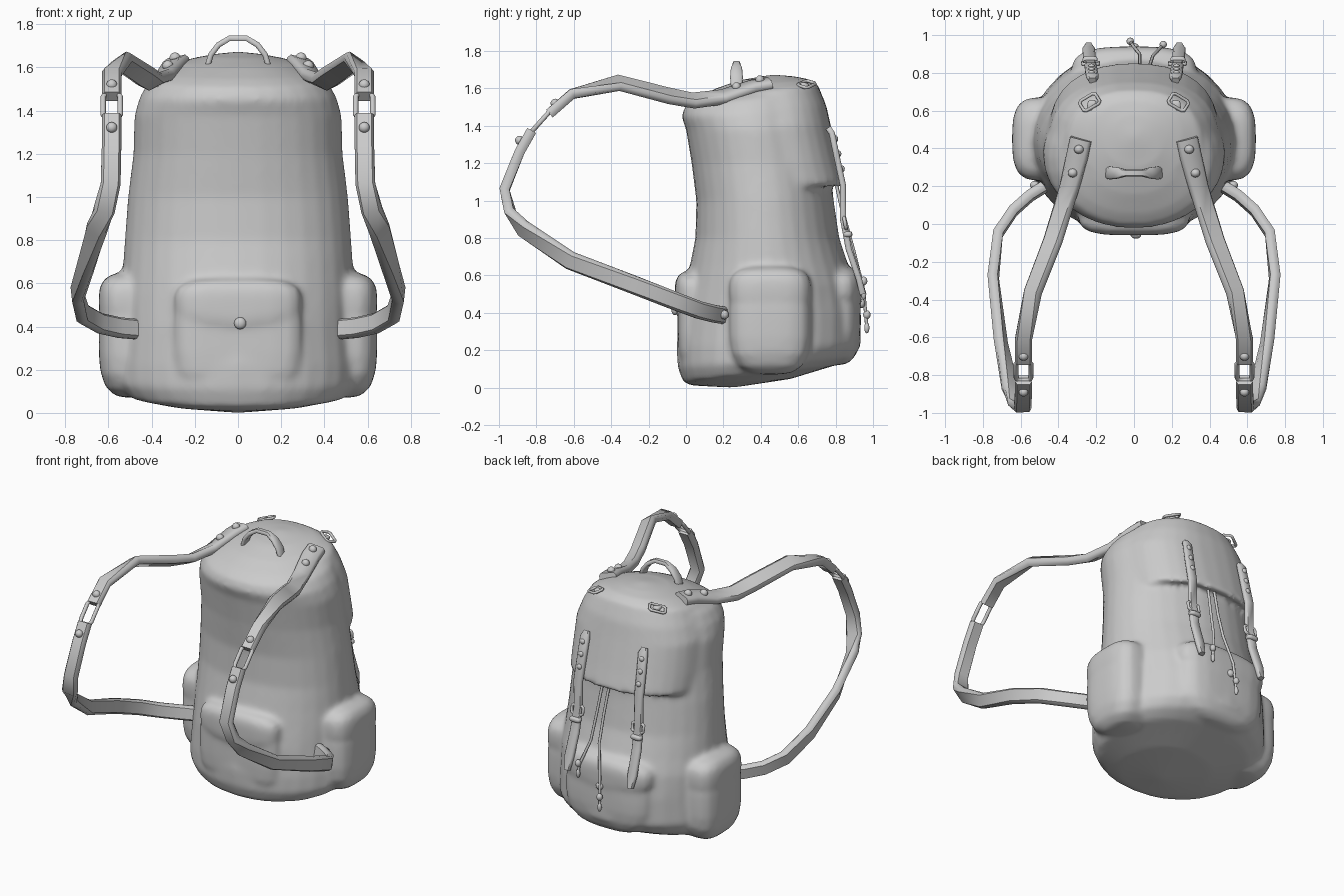
import bpy, bmesh, math
from mathutils import Vector as V

if "Cube" in bpy.data.objects:
    bpy.data.objects.remove(bpy.data.objects["Cube"])


def activate(ob):
    bpy.ops.object.select_all(action='DESELECT')
    ob.select_set(True)
    bpy.context.view_layer.objects.active = ob


def finish(name, bm, angle=50):
    bmesh.ops.recalc_face_normals(bm, faces=bm.faces)
    me = bpy.data.meshes.new(name)
    bm.to_mesh(me)
    bm.free()
    ob = bpy.data.objects.new(name, me)
    bpy.context.collection.objects.link(ob)
    activate(ob)
    bpy.ops.object.shade_smooth_by_angle(angle=math.radians(angle))
    return ob


def skin(bm, loops):
    n = len(loops[0])
    for a, b in zip(loops, loops[1:]):
        for i in range(n):
            j = (i + 1) % n
            bm.faces.new((a[i], a[j], b[j], b[i]))


def sup(t, e):
    c, s = math.cos(t), math.sin(t)
    return (math.copysign(abs(c) ** e, c), math.copysign(abs(s) ** e, s))


def loft(name, rings, low, high, front=.82, back=.82, n=32):
    """Rings are (z, half width, front y, back y, rise towards the back)."""
    bm = bmesh.new()
    loops = []
    for z, w, yf, yb, rise in rings:
        loop = []
        for i in range(n):
            c, s = sup(2 * math.pi * i / n, back if i < n / 2 else front)
            loop.append(bm.verts.new((w * c, (yf + yb) / 2 + (yb - yf) / 2 * s,
                                      z + rise * (s + 1) / 2)))
        loops.append(loop)
    skin(bm, loops)
    for loop, tip in ((loops[0], low), (loops[-1], high)):
        p = bm.verts.new(tip)
        for i in range(n):
            bm.faces.new((loop[i], loop[(i + 1) % n], p))
    return finish(name, bm, 60)


def puff(name, centre, half, n=2.0, seg=24, sag=0.0):
    """Stuffed rounded block; sag pulls the lower middle down."""
    bm = bmesh.new()
    bmesh.ops.create_uvsphere(bm, u_segments=seg, v_segments=seg // 2, radius=1)
    for v in bm.verts:
        k = sum(abs(c) ** n for c in v.co) ** (-1 / n)
        p = v.co * k
        drop = sag * (1 - abs(p.x)) if p.z < 0 else 0
        v.co = V(centre) + V((p.x * half[0], p.y * half[1], p.z * half[2] - drop))
    return finish(name, bm, 60)


def strap(name, path, thick, mirror=1):
    """Path entries are (point, half-width vector)."""
    bm = bmesh.new()
    pts = [V((p[0] * mirror, p[1], p[2])) for p, w in path]
    wid = [V((w[0] * mirror, w[1], w[2])) for p, w in path]
    loops = []
    for i, p in enumerate(pts):
        t = (pts[min(i + 1, len(pts) - 1)] - pts[max(i - 1, 0)]).normalized()
        w = wid[i] - t * wid[i].dot(t)
        nrm = t.cross(w).normalized() * thick
        loops.append([bm.verts.new(p + w * a + nrm * b) for a, b in
                      ((1, .4), (.75, 1), (-.75, 1), (-1, .4),
                       (-1, -.4), (-.75, -1), (.75, -1), (1, -.4))])
    skin(bm, loops)
    bm.faces.new(loops[0])
    bm.faces.new(loops[-1])
    return finish(name, bm, 50)


def tube(name, pts, r, cyclic=False):
    cu = bpy.data.curves.new(name, 'CURVE')
    cu.dimensions = '3D'
    cu.bevel_depth = r
    cu.bevel_resolution = 2
    cu.use_fill_caps = True
    sp = cu.splines.new('POLY')
    sp.points.add(len(pts) - 1)
    for q, p in zip(sp.points, pts):
        q.co = (*p, 1)
    sp.use_cyclic_u = cyclic
    ob = bpy.data.objects.new(name, cu)
    bpy.context.collection.objects.link(ob)
    activate(ob)
    bpy.ops.object.convert(target='MESH')


def frame(name, c, a, b, r):
    """Rectangular metal loop with clipped corners."""
    c, a, b = V(c), V(a), V(b)
    tube(name, [c + a * i + b * j for i, j in
                ((1, .7), (.75, 1), (-.75, 1), (-1, .7),
                 (-1, -.7), (-.75, -1), (.75, -1), (1, -.7))], r, True)


# Main bag
cloth = [loft("bag_body", [
    (.012, .30, .03, .56, .035), (.03, .50, -.015, .80, .09), (.11, .555, -.045, .88, .05),
    (.22, .56, -.05, .935, 0), (.40, .545, -.035, .935, 0), (.55, .545, 0, .905, 0),
    (.65, .535, .02, .87, 0), (.80, .525, .05, .82, 0), (1.0, .51, .055, .79, 0),
    (1.2, .485, .03, .77, 0), (1.38, .48, 0, .74, 0), (1.45, .455, -.025, .725, .03),
    (1.505, .41, -.005, .70, .07), (1.545, .345, .05, .675, .07), (1.60, .25, .16, .635, .04),
    (1.645, .14, .29, .57, .02)],
    (0, .25, 0), (0, .46, 1.67), .93, 1.02)]

# Lid overhanging the back
cloth.append(loft("lid", [
    (1.11, .40, .16, .76, 0), (1.07, .44, .11, .84, 0), (1.09, .45, .10, .855, 0),
    (1.2, .455, .08, .825, 0), (1.4, .45, .08, .775, 0), (1.49, .41, .08, .75, .02),
    (1.54, .36, .09, .705, .08), (1.60, .26, .17, .655, .05), (1.645, .14, .3, .575, .02)],
    (0, .45, 1.12), (0, .46, 1.675), .95, .85))

# Front, back and side pockets with flaps
cloth += [puff("front_pocket", (0, .05, .36), (.295, .095, .27), 4),
          puff("front_pocket_flap", (0, .055, .51), (.295, .115, .115), 3.5, sag=.04),
          puff("back_pocket", (0, .80, .37), (.32, .135, .25), 3),
          puff("back_pocket_flap", (0, .81, .53), (.33, .13, .12), 3, sag=.04)]
for s in (1, -1):
    cloth += [puff("side_pocket", (s * .485, .45, .345), (.16, .22, .275), 3.3),
              puff("side_pocket_flap", (s * .49, .45, .515), (.155, .22, .135), 3.3)]

# Sew the cloth parts into one soft surface
activate(cloth[0])
for ob in cloth:
    ob.select_set(True)
bpy.ops.object.join()
bag = bpy.context.object
rem = bag.modifiers.new("merge", 'REMESH')
rem.mode = 'VOXEL'
rem.voxel_size = .016
rem.use_smooth_shade = True
soft = bag.modifiers.new("soften", 'SMOOTH')
soft.factor = .5
soft.iterations = 10

# Pocket buttons
puff("front_pocket_button", (.01, -.058, .415), (.028, .02, .028), seg=16)
puff("back_pocket_button", (0, .938, .45), (.025, .02, .025), seg=16)

# Carry handle
strap("carry_handle", [((x, .27, z), (0, w, 0)) for x, z, w in
      ((-.14, 1.61, .03), (-.125, 1.66, .034), (-.09, 1.705, .03), (-.04, 1.735, .018),
       (.04, 1.735, .018), (.09, 1.705, .03), (.125, 1.66, .034), (.14, 1.61, .03))], .013)

upper = [((.28, .45, 1.625), (.055, .012, -.012)), ((.30, .36, 1.61), (.055, .012, -.015)),
         ((.34, .20, 1.555), (.046, .015, -.02)), ((.39, .04, 1.535), (.044, .015, -.025)),
         ((.43, -.09, 1.56), (.044, .01, -.03)), ((.535, -.36, 1.63), (.044, 0, -.028)),
         ((.585, -.61, 1.57), (.045, 0, 0)), ((.585, -.73, 1.465), (.045, 0, 0))]
lower = [((.585, -.825, 1.375), (.045, 0, 0)), ((.585, -.89, 1.26), (.045, 0, 0)),
         ((.59, -.97, 1.06), (.045, 0, .01)), ((.62, -.94, .94), (.044, -.015, .02)),
         ((.655, -.87, .85), (.036, .01, .036)), ((.705, -.62, .68), (.015, .01, .046)),
         ((.745, -.28, .55), (.005, .01, .048)), ((.72, -.05, .46), (0, .01, .048)),
         ((.64, .07, .415), (0, .01, .046)), ((.55, .15, .395), (0, .01, .046)),
         ((.445, .215, .385), (0, .01, .045))]
hanging = [((.22, .76, 1.39), (.02, 0, 0)), ((.22, .78, 1.36), (.033, 0, 0)),
           ((.225, .805, 1.24), (.033, 0, 0)), ((.23, .84, 1.08), (.032, 0, 0)),
           ((.23, .84, .90), (.03, 0, 0)), ((.235, .87, .74), (.033, 0, 0)),
           ((.24, .925, .58), (.033, 0, 0)), ((.24, .945, .50), (.018, 0, 0))]

for s, side in ((1, "right"), (-1, "left")):
    # Shoulder straps, adjuster frame and rivets
    strap(side + "_shoulder_strap", upper, .027, s)
    strap(side + "_lower_strap", lower, .027, s)
    frame(side + "_adjuster", (s * .585, -.777, 1.423), (.04, 0, 0), (0, -.05, -.056), .013)
    for i, (x, y, z) in enumerate(((.292, .395, 1.645), (.325, .27, 1.608), (.585, -.70, 1.52),
                                   (.585, -.89, 1.322), (.525, .205, .39))):
        puff(f"{side}_strap_rivet_{i}", (s * x, y, z), (.026, .024, .025), seg=14)
    # Closing straps hanging over the lid
    strap(side + "_closing_strap", hanging, .016, s)
    frame(side + "_closing_buckle", (s * .23, .85, .88), (.042, 0, 0), (0, -.005, .028), .01)
    puff(side + "_closing_keeper", (s * .232, .865, .82), (.04, .024, .016), 4, 16)
    for z, y in ((1.33, .80), (1.25, .817), (1.17, .835)):
        puff(side + "_closing_stud", (s * .225, y, z), (.018, .014, .018), seg=12)
    # Lashing loops on top of the lid
    frame(side + "_lash_loop", (s * .235, .645, 1.622), (.042, -s * .025, -s * .012),
          (s * .016, .026, -.008), .009)
    puff(side + "_lash_tab", (s * .222, .625, 1.617), (.025, .03, .014), 4, 16)

# Drawcords with toggles
cords = (((.07, .80, 1.10), (.085, .845, .90), (.10, .89, .72), (.15, .945, .56), (.155, .95, .50)),
         ((.02, .80, 1.10), (.03, .85, .90), (.03, .90, .72), (-.01, .95, .52), (-.02, .967, .32)))
for i, pts in enumerate(cords):
    tube(f"drawcord_{i}", pts, .009)
    puff(f"drawcord_toggle_{i}", V(pts[-1]) + V((0, 0, .07)), (.02, .02, .024), seg=12)
    puff(f"drawcord_end_{i}", pts[-1], (.014, .014, .03), seg=12)
